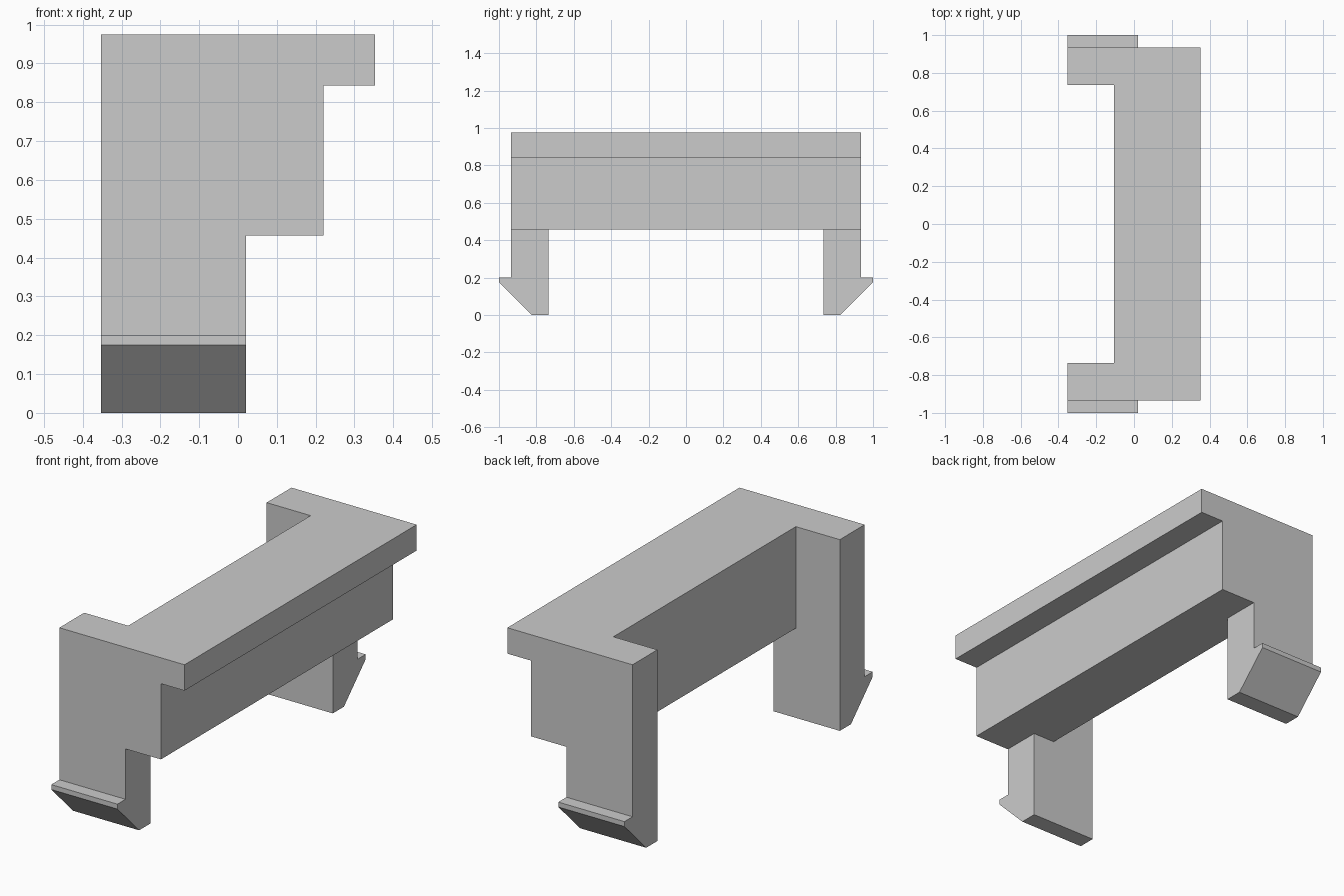
import bpy
import bmesh
from mathutils import Vector

cube = bpy.data.objects.get("Cube")
if cube:
    bpy.data.objects.remove(cube, do_unlink=True)

grey = bpy.data.materials.new("light grey")
grey.use_nodes = True
colour = (0.6, 0.6, 0.6, 1)
grey.diffuse_color = colour
grey.node_tree.nodes["Principled BSDF"].inputs["Base Color"].default_value = colour


def prism(name, profile, offset):
    """Extrude a closed 3D profile by an offset into a solid object."""
    bm = bmesh.new()
    face = bm.faces.new([bm.verts.new(p) for p in profile])
    result = bmesh.ops.extrude_face_region(bm, geom=[face], use_keep_orig=True)
    moved = [v for v in result["geom"] if isinstance(v, bmesh.types.BMVert)]
    bmesh.ops.translate(bm, verts=moved, vec=Vector(offset))
    bmesh.ops.recalc_face_normals(bm, faces=bm.faces)
    mesh = bpy.data.meshes.new(name)
    bm.to_mesh(mesh)
    bm.free()
    mesh.materials.append(grey)
    obj = bpy.data.objects.new(name, mesh)
    bpy.context.collection.objects.link(obj)
    return obj


TOP, BEAM_BOTTOM, LIP_BOTTOM = 0.975, 0.457, 0.843
BACK, WEB, LEG_EDGE, FRONT, LIP = -0.353, -0.105, 0.02, 0.22, 0.353
INNER, OUTER = 0.735, 0.935

# Beam with an overhanging lip along its top edge
beam_profile = [(WEB, BEAM_BOTTOM), (FRONT, BEAM_BOTTOM), (FRONT, LIP_BOTTOM),
                (LIP, LIP_BOTTOM), (LIP, TOP), (WEB, TOP)]
beam = prism("clip_bracket", [(x, -OUTER, z) for x, z in beam_profile],
             (0, 2 * OUTER, 0))

# Hooked snap leg at each end, joined to the beam
leg_profile = [(INNER, 0), (0.825, 0), (1, 0.175), (1, 0.2),
               (OUTER, 0.2), (OUTER, TOP), (INNER, TOP)]
for name, side in (("front_leg", -1), ("back_leg", 1)):
    leg = prism(name, [(BACK, side * y, z) for y, z in leg_profile],
                (LEG_EDGE - BACK, 0, 0))
    leg.hide_render = True
    leg.hide_set(True)
    union = beam.modifiers.new(name, "BOOLEAN")
    union.operation = "UNION"
    union.solver = "EXACT"
    union.object = leg

# Bake the unions and discard the helper solids
bpy.context.view_layer.update()
graph = bpy.context.evaluated_depsgraph_get()
solid = bpy.data.meshes.new_from_object(beam.evaluated_get(graph))
beam.modifiers.clear()
beam.data = solid
for name in ("front_leg", "back_leg"):
    bpy.data.objects.remove(bpy.data.objects[name], do_unlink=True)

# Merge coplanar pieces into clean flat faces
bm = bmesh.new()
bm.from_mesh(solid)
bmesh.ops.remove_doubles(bm, verts=bm.verts, dist=0.0001)
bmesh.ops.dissolve_limit(bm, angle_limit=0.01, verts=bm.verts, edges=bm.edges)
bm.to_mesh(solid)
bm.free()
